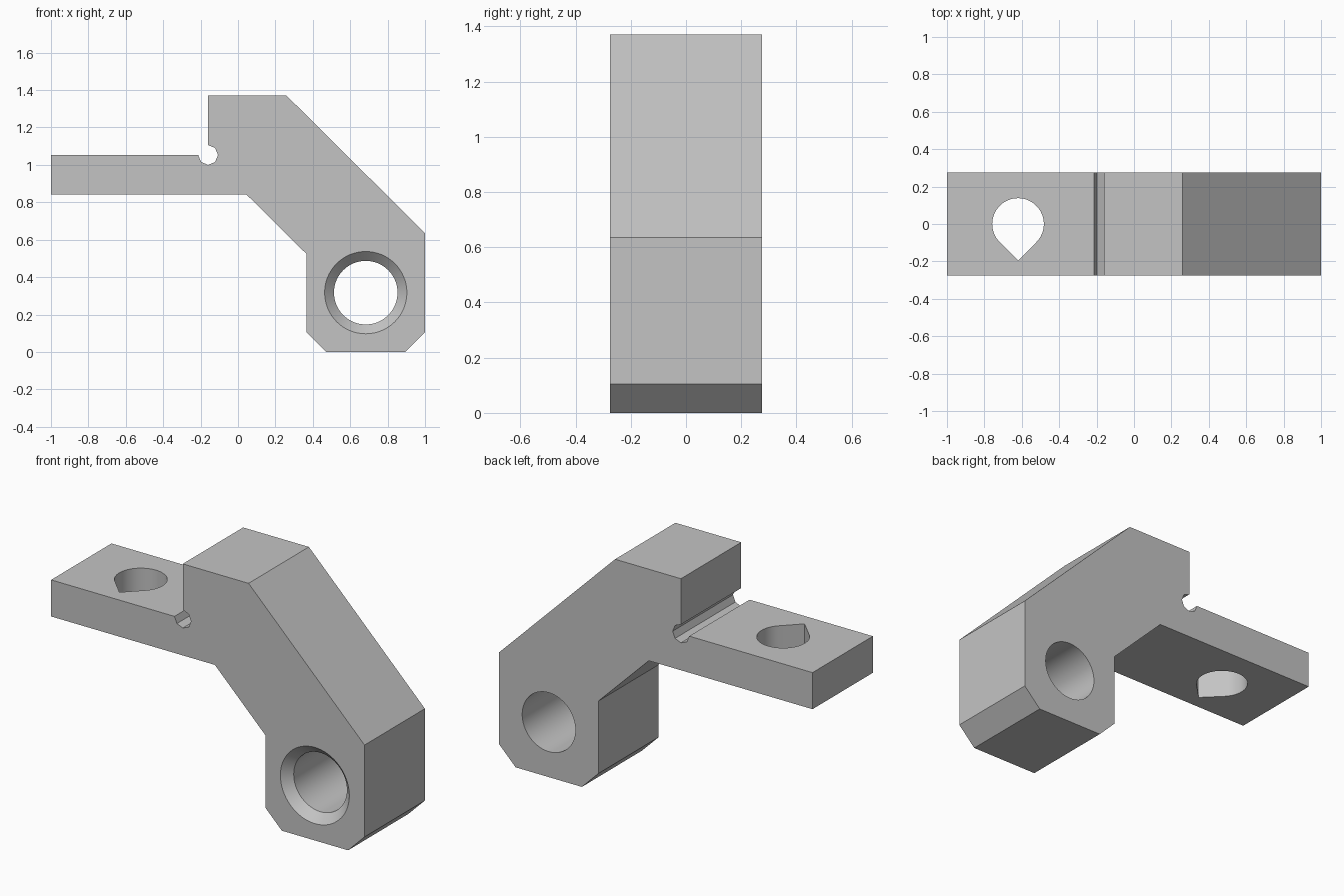
import bpy, bmesh
from math import sin, cos, radians

cube = bpy.data.objects.get("Cube")
if cube:
    bpy.data.objects.remove(cube, do_unlink=True)

HALF = 0.275  # half the bracket width

grey = bpy.data.materials.new("light grey")
grey.use_nodes = True
colour = (0.55, 0.55, 0.55, 1)
grey.diffuse_color = colour
grey.node_tree.nodes["Principled BSDF"].inputs["Base Color"].default_value = colour


def arc(cx, cy, r, start, end, steps):
    """Points on an arc, angles in degrees, both ends included."""
    angles = [radians(start + (end - start) * i / steps) for i in range(steps + 1)]
    return [(cx + r * cos(a), cy + r * sin(a)) for a in angles]


def loft(name, sections):
    """Closed solid skinned through matching rings of 3D points."""
    bm = bmesh.new()
    rings = [[bm.verts.new(p) for p in s] for s in sections]
    for a, b in zip(rings, rings[1:]):
        for i in range(len(a)):
            j = (i + 1) % len(a)
            bm.faces.new((a[i], a[j], b[j], b[i]))
    bm.faces.new(rings[0])
    bm.faces.new(rings[-1])
    bmesh.ops.recalc_face_normals(bm, faces=bm.faces)
    mesh = bpy.data.meshes.new(name)
    bm.to_mesh(mesh)
    bm.free()
    mesh.materials.append(grey)
    obj = bpy.data.objects.new(name, mesh)
    bpy.context.collection.objects.link(obj)
    return obj


def cut(target, cutter):
    """Subtract the cutter, then remove it."""
    cutter.hide_render = True
    mod = target.modifiers.new("hole", "BOOLEAN")
    mod.operation = "DIFFERENCE"
    mod.solver = "EXACT"
    mod.object = cutter
    bpy.ops.object.select_all(action="DESELECT")
    target.select_set(True)
    bpy.context.view_layer.objects.active = target
    bpy.ops.object.modifier_apply(modifier=mod.name)
    bpy.data.objects.remove(cutter, do_unlink=True)


# Bracket side profile, with the octagonal relief groove in the inner corner
profile = [(-1, 0.84), (-1, 1.053)]
profile += arc(-0.16, 1.053, 0.053, 180, 450, 6)
profile += [(-0.16, 1.37), (0.26, 1.37), (1, 0.635), (1, 0.105), (0.895, 0),
            (0.472, 0), (0.367, 0.105), (0.367, 0.523), (0.045, 0.842)]
profile[0] = (-1, 0.842)
bracket = loft("bracket", [[(x, y, z) for x, z in profile] for y in (-HALF, HALF)])

# Pivot bore, countersunk at the front
bore_rings = [(-HALF - 0.05, 0.27), (-HALF + 0.05, 0.17), (HALF + 0.1, 0.17)]
bore = loft("bore_cutter", [
    [(x, y, z) for x, z in arc(0.683, 0.317, r, 0, 360, 64)[:-1]]
    for y, r in bore_rings])
cut(bracket, bore)

# Teardrop hole through the mounting plate, point towards the front
R = 0.138
teardrop = arc(-0.62, 0, R, -45, 225, 48) + [(-0.62, -R * 2 ** 0.5)]
cut(bracket, loft("teardrop_cutter", [[(x, y, z) for x, y in teardrop] for z in (0.7, 1.2)]))

# Smooth hole walls, crisp edges elsewhere
bpy.ops.object.shade_smooth_by_angle(angle=radians(30))
